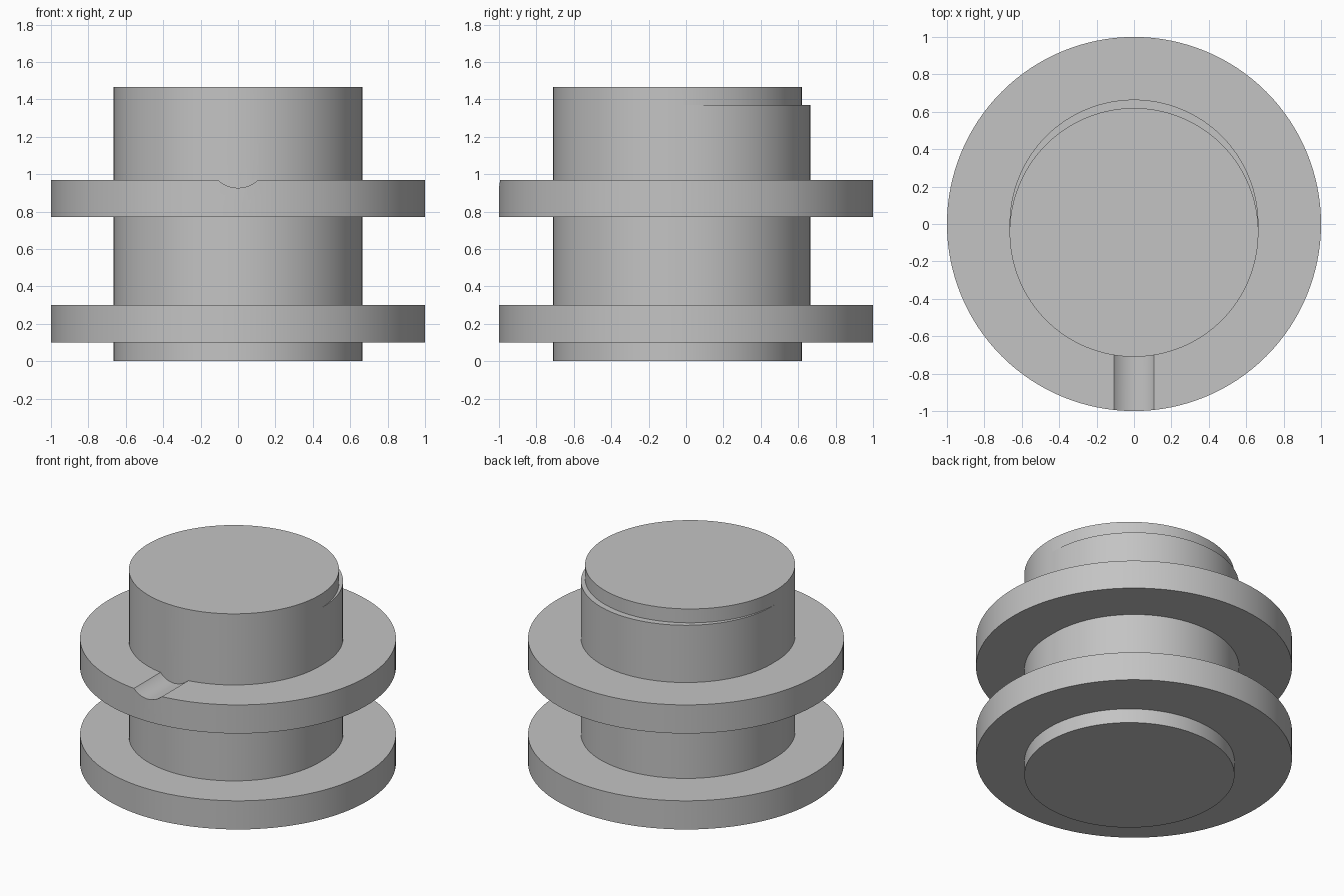
import bpy, math

if "Cube" in bpy.data.objects:
    bpy.data.objects.remove(bpy.data.objects["Cube"])

grey = bpy.data.materials.new("plain grey")
grey.diffuse_color = (0.55, 0.55, 0.55, 1)
grey.use_nodes = True
grey.node_tree.nodes["Principled BSDF"].inputs["Base Color"].default_value = grey.diffuse_color

SIDES = 128


def cylinder(name, radius, z0, z1, y=0.0):
    bpy.ops.mesh.primitive_cylinder_add(vertices=SIDES, radius=radius, depth=z1 - z0,
                                        location=(0, y, (z0 + z1) / 2))
    ob = bpy.context.object
    ob.name = name
    ob.data.materials.append(grey)
    return ob


def boolean(target, tool, operation):
    bpy.context.view_layer.objects.active = target
    mod = target.modifiers.new(operation.lower(), 'BOOLEAN')
    mod.operation, mod.solver, mod.object = operation, 'EXACT', tool
    bpy.ops.object.modifier_apply(modifier=mod.name)
    bpy.data.objects.remove(tool)


# Upper flange with a shallow round groove at the front
upper_flange = cylinder("upper_flange", 1.0, 0.77, 0.97)
groove_radius = 0.157
bpy.ops.mesh.primitive_cylinder_add(vertices=96, radius=groove_radius, depth=0.8,
                                    location=(0, -0.8, 0.927 + groove_radius),
                                    rotation=(math.pi / 2, 0, 0))
groove = bpy.context.object
groove.name = "groove_cutter"
groove.hide_render = True
groove.data.materials.append(grey)
boolean(upper_flange, groove, 'DIFFERENCE')

# Lower flange and the centred sleeve, joined to the offset eccentric core
lower_flange = cylinder("lower_flange", 1.0, 0.10, 0.30)
sleeve = cylinder("centred_sleeve", 0.665, 0.20, 1.37)
spool = cylinder("eccentric_spool", 0.665, 0.0, 1.467, y=-0.045)
for part in (sleeve, lower_flange, upper_flange):
    boolean(spool, part, 'UNION')

# Smooth round walls, sharp rims
bpy.ops.object.select_all(action='DESELECT')
spool.select_set(True)
bpy.context.view_layer.objects.active = spool
bpy.ops.object.shade_smooth_by_angle(angle=math.radians(25))
